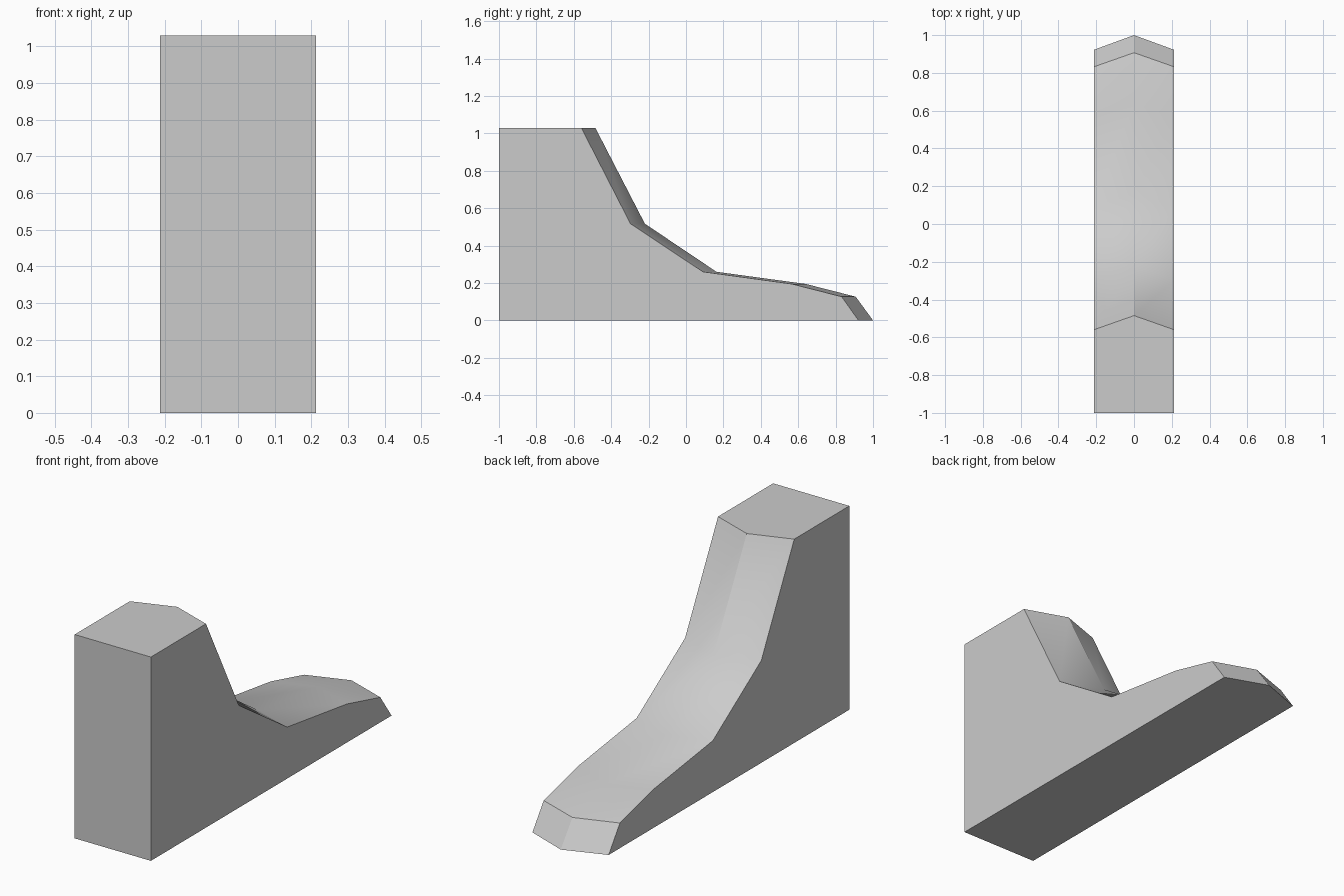
import bpy
import bmesh

cube = bpy.data.objects.get("Cube")
if cube:
    bpy.data.objects.remove(cube, do_unlink=True)

HALF_WIDTH = 0.213

# Rear slope: (y at the sides, y at the centre ridge, z), top to bottom
SLOPE = [
    (-0.56, -0.485, 1.03),
    (-0.297, -0.22, 0.517),
    (0.09, 0.163, 0.26),
    (0.565, 0.64, 0.195),
    (0.832, 0.907, 0.127),
    (0.922, 1.0, 0.0),
]

# Plain grey material
grey = bpy.data.materials.new("plain grey")
grey.use_nodes = True
colour = (0.6, 0.6, 0.6, 1)
grey.diffuse_color = colour
grey.node_tree.nodes["Principled BSDF"].inputs["Base Color"].default_value = colour

bm = bmesh.new()


def rail(x, column):
    """One run of points down the slope."""
    return [bm.verts.new((x, row[column], row[2])) for row in SLOPE]


right, ridge, left = rail(-HALF_WIDTH, 0), rail(0, 1), rail(HALF_WIDTH, 0)
top_z = SLOPE[0][2]
front_right = [bm.verts.new((-HALF_WIDTH, -1, z)) for z in (top_z, 0)]
front_left = [bm.verts.new((HALF_WIDTH, -1, z)) for z in (top_z, 0)]

# Faceted slope on both sides of the ridge
for a, b in ((right, ridge), (ridge, left)):
    for i in range(len(SLOPE) - 1):
        bm.faces.new((a[i], a[i + 1], b[i + 1], b[i]))

# Flat sides, front, top and base
bm.faces.new(right + front_right[::-1])
bm.faces.new(left + front_left[::-1])
bm.faces.new(front_right + front_left[::-1])
for i in (0, -1):
    bm.faces.new((front_right[i], right[i], ridge[i], left[i], front_left[i]))
bmesh.ops.recalc_face_normals(bm, faces=bm.faces)

mesh = bpy.data.meshes.new("sloped_block")
bm.to_mesh(mesh)
bm.free()
mesh.materials.append(grey)
block = bpy.data.objects.new("sloped_block", mesh)
bpy.context.collection.objects.link(block)

# Soft shading along the slope, sharp outer edges
bpy.ops.object.select_all(action="DESELECT")
block.select_set(True)
bpy.context.view_layer.objects.active = block
bpy.ops.object.shade_smooth_by_angle(angle=0.524)
